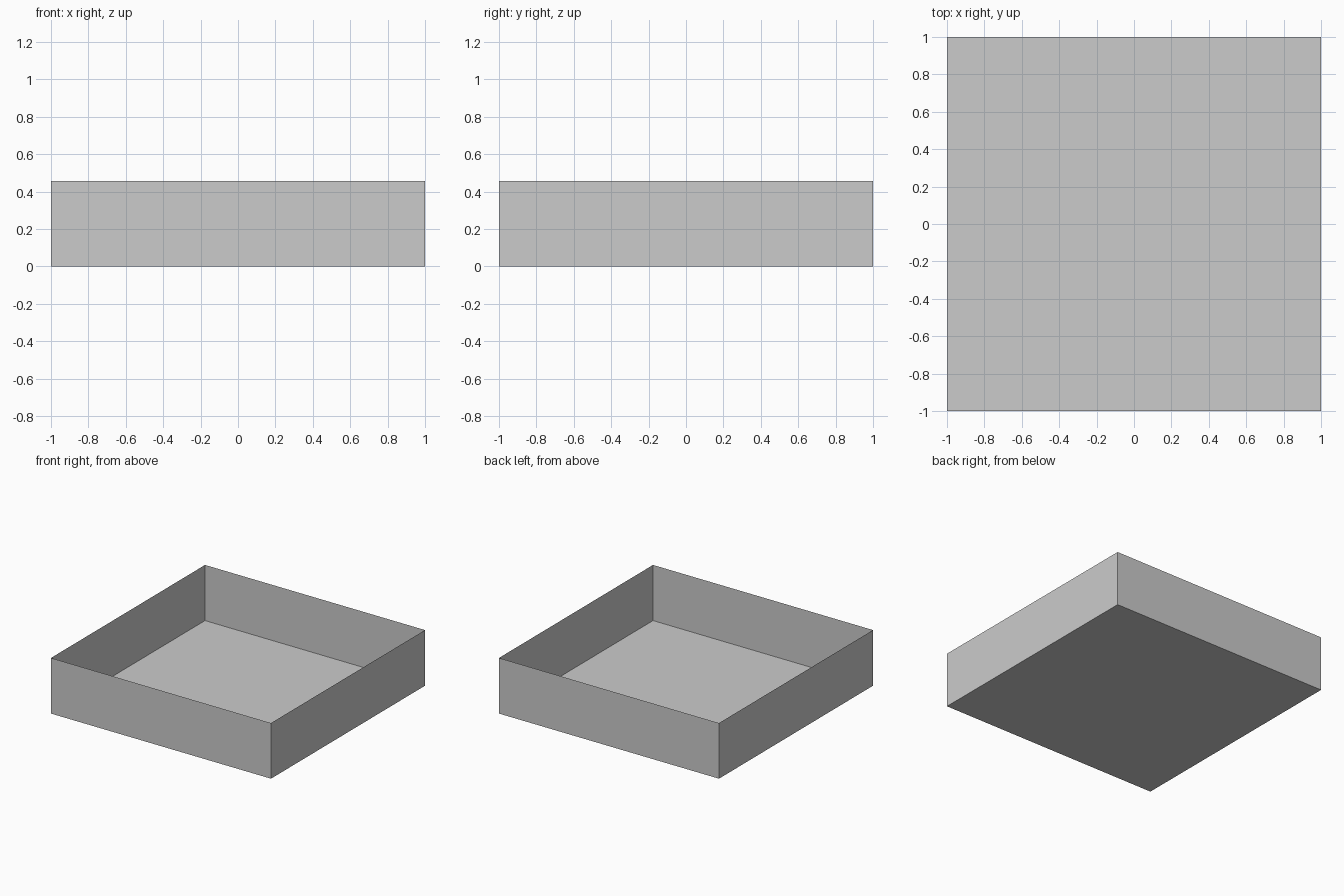
import bpy, bmesh
from mathutils import Matrix, Vector

if "Cube" in bpy.data.objects:
    bpy.data.objects.remove(bpy.data.objects["Cube"])

HEIGHT = 0.457

# Open tray: a thin-walled box without its top face
bm = bmesh.new()
bmesh.ops.create_cube(bm, size=1.0)
bmesh.ops.transform(
    bm, verts=bm.verts,
    matrix=Matrix.Translation((0, 0, HEIGHT / 2)) @ Matrix.Diagonal((2, 2, HEIGHT, 1)))
bm.normal_update()
top = [f for f in bm.faces if f.normal.dot(Vector((0, 0, 1))) > 0.9]
bmesh.ops.delete(bm, geom=top, context='FACES_ONLY')

mesh = bpy.data.meshes.new("open_tray")
bm.to_mesh(mesh)
bm.free()
bpy.context.collection.objects.link(bpy.data.objects.new("open_tray", mesh))
